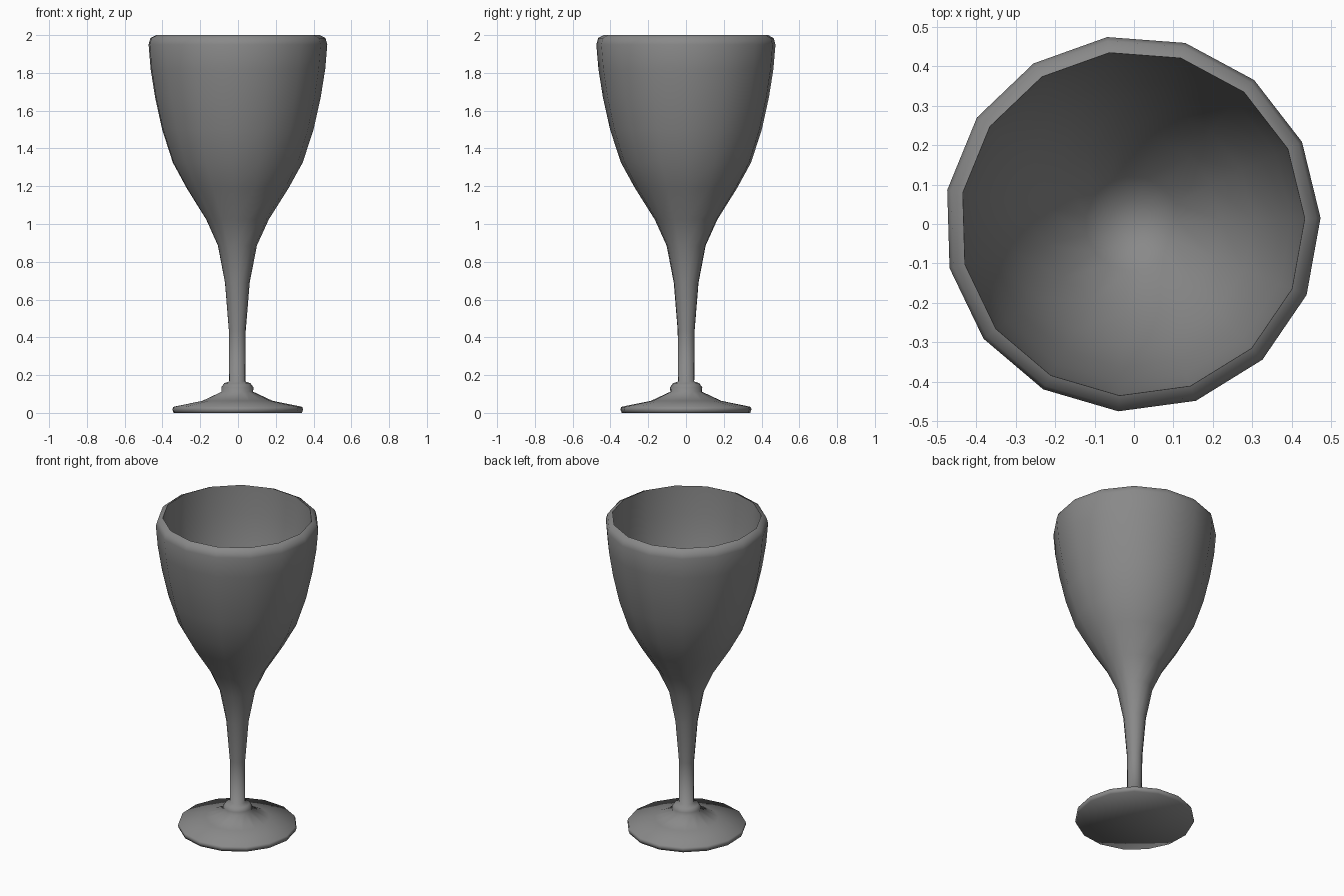
import bpy, bmesh
from math import sin, cos, tau, radians

if "Cube" in bpy.data.objects:
    bpy.data.objects.remove(bpy.data.objects["Cube"])

SIDES = 15
TURN = radians(1.7)


def lathe(name, profile):
    """Spin an (r, z) profile about z; points with r = 0 become poles."""
    bm = bmesh.new()
    rings = []
    for r, z in profile:
        if r == 0:
            rings.append([bm.verts.new((0, 0, z))] * SIDES)
        else:
            rings.append([bm.verts.new((r * cos(TURN + tau * i / SIDES),
                                        r * sin(TURN + tau * i / SIDES), z))
                          for i in range(SIDES)])
    for a, b in zip(rings, rings[1:]):
        for i in range(SIDES):
            j = (i + 1) % SIDES
            corners = list(dict.fromkeys((a[i], a[j], b[j], b[i])))
            bm.faces.new(corners)
    bmesh.ops.recalc_face_normals(bm, faces=bm.faces)
    mesh = bpy.data.meshes.new(name)
    bm.to_mesh(mesh)
    bm.free()
    obj = bpy.data.objects.new(name, mesh)
    bpy.context.collection.objects.link(obj)
    return obj


# foot: flat underside, thin rim, sloping top
foot = [(0, 0), (0.342, 0), (0.349, 0.018), (0.344, 0.032), (0.187, 0.064)]
# collar where the stem meets the foot
collar = [(0.084, 0.112), (0.086, 0.135), (0.07, 0.157), (0.043, 0.166)]
# tapering stem
stem = [(0.045, 0.435), (0.066, 0.69), (0.104, 0.886)]
# bowl outside
outside = [(0.167, 1.024), (0.272, 1.19), (0.347, 1.326), (0.404, 1.50),
           (0.442, 1.67), (0.466, 1.82), (0.477, 1.95)]
# lip, falling away to the outside
lip = [(0.467, 1.985), (0.437, 2.0)]
# bowl inside
inside = [(0.428, 1.82), (0.404, 1.67), (0.366, 1.50), (0.307, 1.326),
          (0.225, 1.19), (0.12, 1.05), (0.06, 1.005), (0, 0.995)]

goblet = lathe("goblet", foot + collar + stem + outside + lip + inside)
goblet.location = (-0.004, 0.001, 0)   # centre the odd-sided outline

# dark grey
grey = bpy.data.materials.new("dark_grey")
grey.diffuse_color = (0.25, 0.25, 0.25, 1)
grey.use_nodes = True
grey.node_tree.nodes["Principled BSDF"].inputs["Base Color"].default_value = grey.diffuse_color
goblet.data.materials.append(grey)

# smooth shading, with only the inner lip edge crisp
bpy.context.view_layer.objects.active = goblet
goblet.select_set(True)
bpy.ops.object.shade_smooth_by_angle(angle=radians(100))
